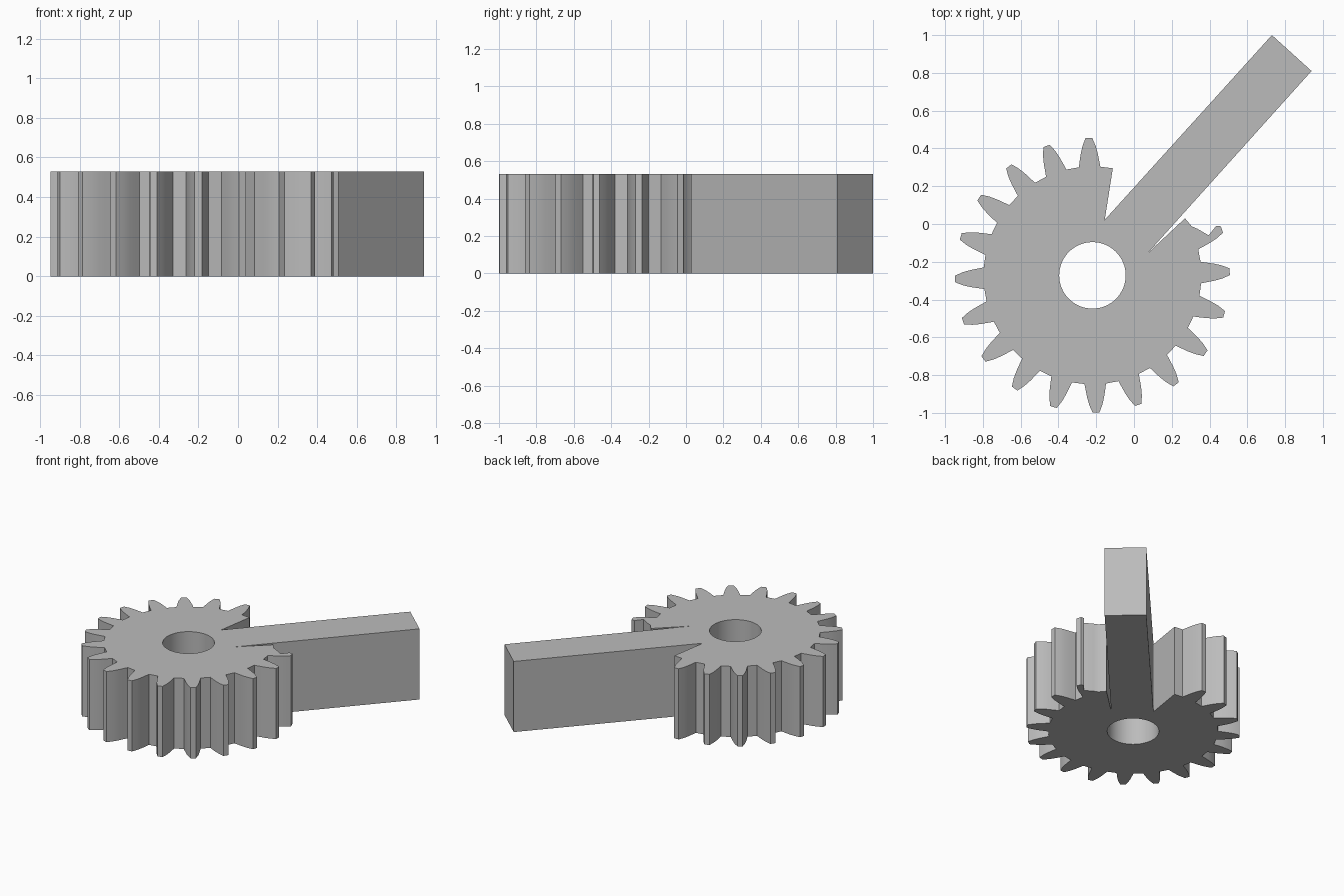
import bpy, bmesh
from math import sin, cos, radians, tau
from mathutils import Vector

cube = bpy.data.objects.get("Cube")
if cube:
    bpy.data.objects.remove(cube, do_unlink=True)

HEIGHT = 0.53
CENTRE = Vector((-0.22, -0.272))
HOLE_RADIUS = 0.176
# Half width and radius along one tooth flank, root to tip
FLANK = [(0.057, 0.574), (0.052, 0.605), (0.045, 0.645), (0.035, 0.685), (0.018, 0.727)]


def tooth(degrees):
    """Outline of one tooth, counter-clockwise."""
    a = radians(degrees)
    out, side = Vector((cos(a), sin(a))), Vector((-sin(a), cos(a)))
    rising = [CENTRE + out * r - side * w for w, r in FLANK]
    falling = [CENTRE + out * r + side * w for w, r in reversed(FLANK)]
    return rising, falling


# Arm, from its lower slit round to the cut beside the first tooth
outline = [Vector(p) for p in [(0.07, -0.157), (0.94, 0.81), (0.73, 1.0),
                               (-0.155, 0.022), (-0.112, 0.295)]]
# Whole teeth
for i in range(16):
    rising, falling = tooth(91.5 + 18 * i)
    outline += rising + falling
# Last tooth, notched on its upper flank
rising, falling = tooth(19.5)
outline += rising + falling[:1]
outline += [Vector(p) for p in [(0.435, -0.01), (0.395, -0.06), (0.335, -0.025),
                                (0.305, -0.012), (0.27, 0.03)]]
# Shaft hole
hole = [CENTRE + HOLE_RADIUS * Vector((cos(tau * i / 64), sin(tau * i / 64)))
        for i in range(64)]

# Fill the outline and extrude it
bm = bmesh.new()
for loop in (outline, hole):
    verts = [bm.verts.new((p.x, p.y, 0)) for p in loop]
    for i, v in enumerate(verts):
        bm.edges.new((verts[i - 1], v))
bmesh.ops.triangle_fill(bm, use_beauty=True, use_dissolve=False,
                        edges=bm.edges[:], normal=(0, 0, 1))
top = bmesh.ops.extrude_face_region(bm, geom=bm.faces[:], use_keep_orig=True)
bmesh.ops.translate(bm, vec=(0, 0, HEIGHT),
                    verts=[g for g in top["geom"] if isinstance(g, bmesh.types.BMVert)])
bmesh.ops.recalc_face_normals(bm, faces=bm.faces[:])
mesh = bpy.data.meshes.new("gear_with_arm")
bm.to_mesh(mesh)
bm.free()

# Plain grey
grey = bpy.data.materials.new("plain grey")
grey.use_nodes = True
colour = (0.5, 0.5, 0.5, 1)
grey.diffuse_color = colour
grey.node_tree.nodes["Principled BSDF"].inputs["Base Color"].default_value = colour
mesh.materials.append(grey)

gear = bpy.data.objects.new("gear_with_arm", mesh)
bpy.context.collection.objects.link(gear)
bpy.context.view_layer.objects.active = gear
gear.select_set(True)
bpy.ops.object.shade_smooth_by_angle(angle=radians(30))
